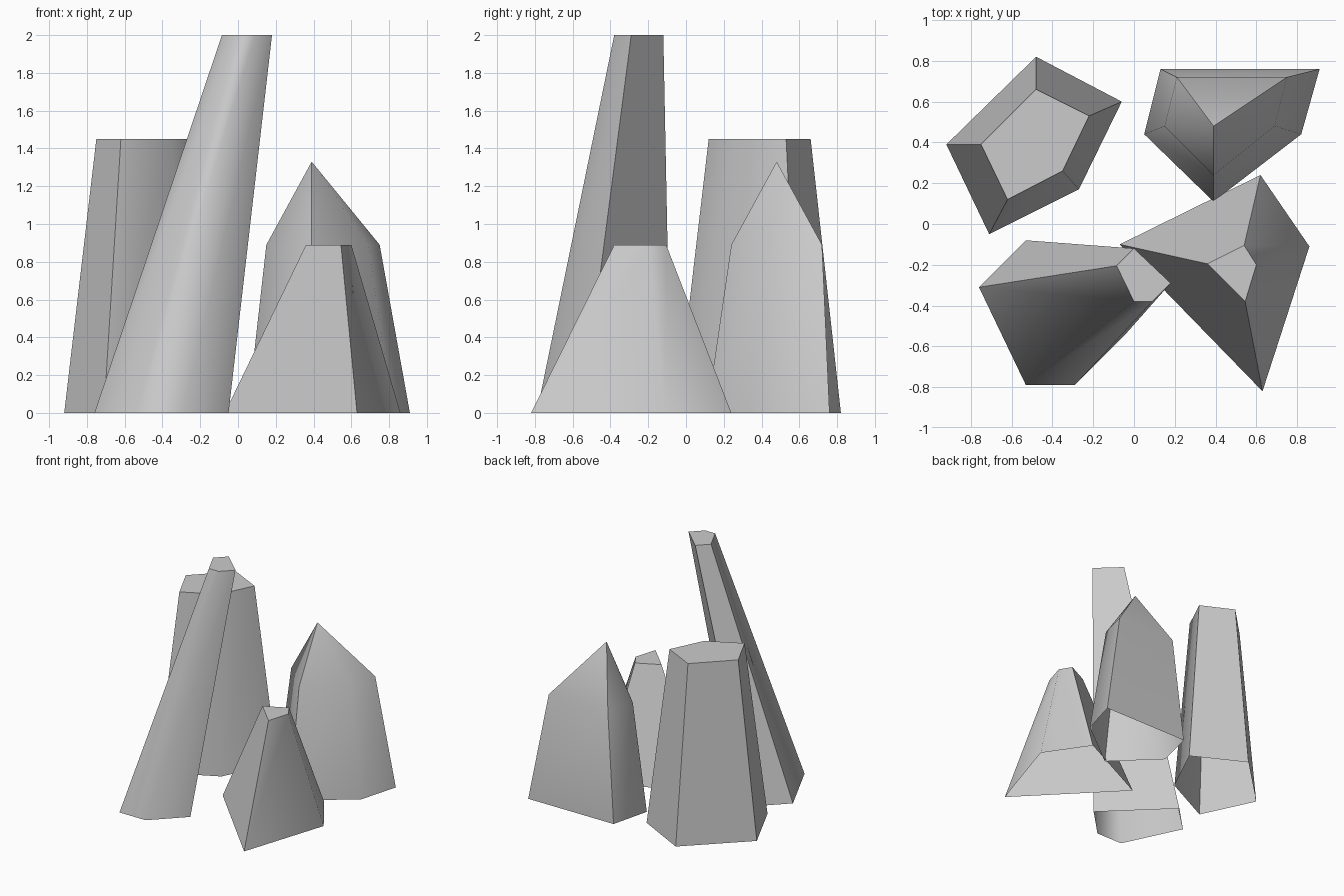
import bpy, bmesh, math

if "Cube" in bpy.data.objects:
    bpy.data.objects.remove(bpy.data.objects["Cube"])


def crystal(name, base, top, height, apex=None):
    """Tapered shard: base ring (open underneath), top ring, flat cap or pointed tip."""
    bm = bmesh.new()
    low = [bm.verts.new((x, y, 0)) for x, y in base]
    high = [bm.verts.new((x, y, height)) for x, y in top]
    tip = bm.verts.new(apex) if apex else None
    n = len(base)
    for i in range(n):
        j = (i + 1) % n
        bm.faces.new((low[i], low[j], high[j], high[i]))
        if tip:
            bm.faces.new((high[i], high[j], tip))
    if not tip:
        bm.faces.new(high)
    bmesh.ops.recalc_face_normals(bm, faces=bm.faces[:])
    mesh = bpy.data.meshes.new(name)
    bm.to_mesh(mesh)
    bm.free()
    obj = bpy.data.objects.new(name, mesh)
    bpy.context.collection.objects.link(obj)
    bpy.ops.object.select_all(action='DESELECT')
    obj.select_set(True)
    bpy.context.view_layer.objects.active = obj
    bpy.ops.object.shade_smooth_by_angle(angle=math.radians(65))
    return obj


# Back left: upright flat-topped shard
crystal("back_left_crystal",
        [(-0.48, 0.82), (-0.92, 0.39), (-0.71, -0.05), (-0.27, 0.17), (-0.06, 0.60)],
        [(-0.48, 0.66), (-0.75, 0.39), (-0.62, 0.12), (-0.35, 0.26), (-0.22, 0.53)],
        1.45)

# Back right: shard with a pointed tip
crystal("pointed_crystal",
        [(0.13, 0.76), (0.05, 0.44), (0.39, 0.11), (0.82, 0.44), (0.91, 0.76)],
        [(0.21, 0.72), (0.15, 0.48), (0.39, 0.24), (0.69, 0.48), (0.75, 0.72)],
        0.89, apex=(0.39, 0.48, 1.33))

# Front left: tall leaning shard
crystal("tall_leaning_crystal",
        [(-0.53, -0.08), (-0.76, -0.31), (-0.53, -0.79), (-0.29, -0.79), (-0.05, -0.55)],
        [(0.0, -0.12), (-0.085, -0.205), (0.0, -0.38), (0.09, -0.38), (0.18, -0.29)],
        2.0)

# Front right: short wide four-sided shard
crystal("short_crystal",
        [(0.62, 0.24), (-0.07, -0.10), (0.63, -0.82), (0.86, -0.11)],
        [(0.54, -0.105), (0.36, -0.195), (0.545, -0.38), (0.60, -0.20)],
        0.89)
